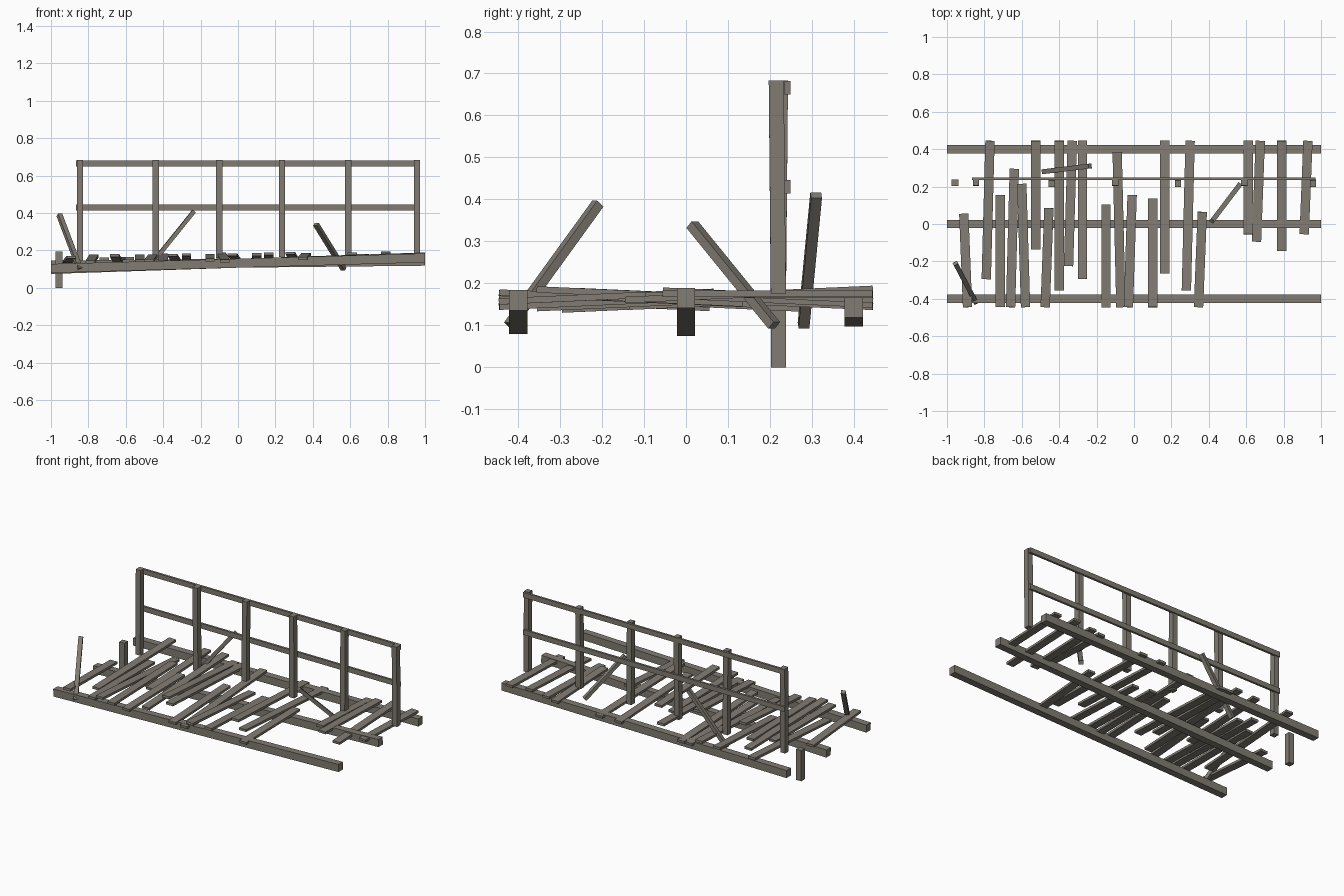
import bpy
import bmesh
from mathutils import Matrix, Vector

default_cube = bpy.data.objects.get("Cube")
if default_cube:
    bpy.data.objects.remove(default_cube, do_unlink=True)

# Single weathered timber colour
wood = bpy.data.materials.new("weathered_wood")
wood.use_nodes = True
wood_colour = (0.22, 0.2, 0.17, 1)
wood.diffuse_color = wood_colour
wood.node_tree.nodes["Principled BSDF"].inputs["Base Color"].default_value = wood_colour

UPWARD = Vector((0, 0, 1))
BACKWARD = Vector((0, 1, 0))


def timber(name, start, end, width, thickness, facing=UPWARD):
    """Rectangular timber from start to end, its broad side turned to facing."""
    start, end = Vector(start), Vector(end)
    along = end - start
    across = along.cross(facing).normalized()
    normal = across.cross(along).normalized()
    axes = Matrix((along, across * width, normal * thickness)).transposed()
    placement = Matrix.Translation((start + end) / 2) @ axes.to_4x4()
    bm = bmesh.new()
    bmesh.ops.create_cube(bm, size=1, matrix=placement)
    bmesh.ops.recalc_face_normals(bm, faces=bm.faces)
    mesh = bpy.data.meshes.new(name)
    bm.to_mesh(mesh)
    bm.free()
    mesh.materials.append(wood)
    timber_object = bpy.data.objects.new(name, mesh)
    bpy.context.collection.objects.link(timber_object)


# Three sagging floor beams, each rising towards the left end
for name, y, middle, rise in (("front_beam", -0.4, 0.132, 0.056),
                              ("middle_beam", 0, 0.132, 0.067),
                              ("back_beam", 0.4, 0.132, 0.021)):
    timber(name, (-1, y, middle - rise / 2), (1, y, middle + rise / 2), 0.044, 0.048)

# Loose floor planks: x, length, sideways skew and tilt of the front end
RIGHT, STRAIGHT, LEFT = -0.02, 0, 0.02
DOWN, LEVEL, UP = -0.045, 0, 0.045
front_planks = (
    (-0.9, 0.5, LEFT, UP),
    (-0.715, 0.6, STRAIGHT, LEVEL),
    (-0.65, 0.74, RIGHT, UP),
    (-0.59, 0.66, LEFT, LEVEL),
    (-0.465, 0.53, RIGHT, DOWN),
    (-0.15, 0.55, STRAIGHT, DOWN),
    (-0.08, 0.83, LEFT, DOWN),
    (-0.02, 0.6, RIGHT, UP),
    (0.1, 0.58, STRAIGHT, UP),
    (0.355, 0.51, RIGHT, DOWN),
)
back_planks = (
    (-0.78, 0.74, RIGHT, DOWN),
    (-0.525, 0.58, STRAIGHT, DOWN),
    (-0.4, 0.8, STRAIGHT, DOWN),
    (-0.34, 0.67, RIGHT, UP),
    (-0.275, 0.74, STRAIGHT, UP),
    (0.165, 0.71, STRAIGHT, UP),
    (0.29, 0.8, RIGHT, UP),
    (0.61, 0.5, STRAIGHT, UP),
    (0.665, 0.54, RIGHT, LEVEL),
    (0.79, 0.59, STRAIGHT, DOWN),
    (0.92, 0.5, RIGHT, LEVEL),
)
floor_edge = 0.445
for row, planks, direction in (("front", front_planks, -1), ("back", back_planks, 1)):
    for number, (x, length, skew, tilt) in enumerate(planks, start=1):
        centre = Vector((x, direction * (floor_edge - length / 2), 0.164 + x / 80))
        half = Vector((skew, -length, tilt * length)) / 2
        timber(f"{row}_plank_{number}", centre - half, centre + half, 0.05, 0.015)

# Railing posts, leaning slightly forwards and backwards in turn
post_y = 0.22
lean = 0.005
for number, x in enumerate((-0.845, -0.44, -0.1, 0.235, 0.59, 0.957), start=1):
    timber(f"railing_post_{number}", (x, post_y, 0.16 + x / 60),
           (x, post_y + lean, 0.683), 0.034, 0.036, BACKWARD)
    lean = -lean
timber("broken_post", (-0.957, post_y, 0), (-0.957, post_y, 0.195),
       0.036, 0.036, BACKWARD)

# Rails along the back of the posts
rail_y = 0.242
for name, height in (("upper_rail", 0.666), ("lower_rail", 0.43)):
    timber(name, (-0.865, rail_y, height), (0.97, rail_y, height), 0.014, 0.032)

# Fallen pieces leaning out of the floor
for name, foot, tip in (
        ("front_loose_strut", (-0.845, -0.42, 0.1), (-0.955, -0.21, 0.39)),
        ("back_loose_strut", (-0.485, 0.28, 0.1), (-0.235, 0.31, 0.41)),
        ("middle_loose_strut", (0.565, 0.21, 0.1), (0.417, 0.015, 0.34))):
    timber(name, foot, tip, 0.026, 0.022)
